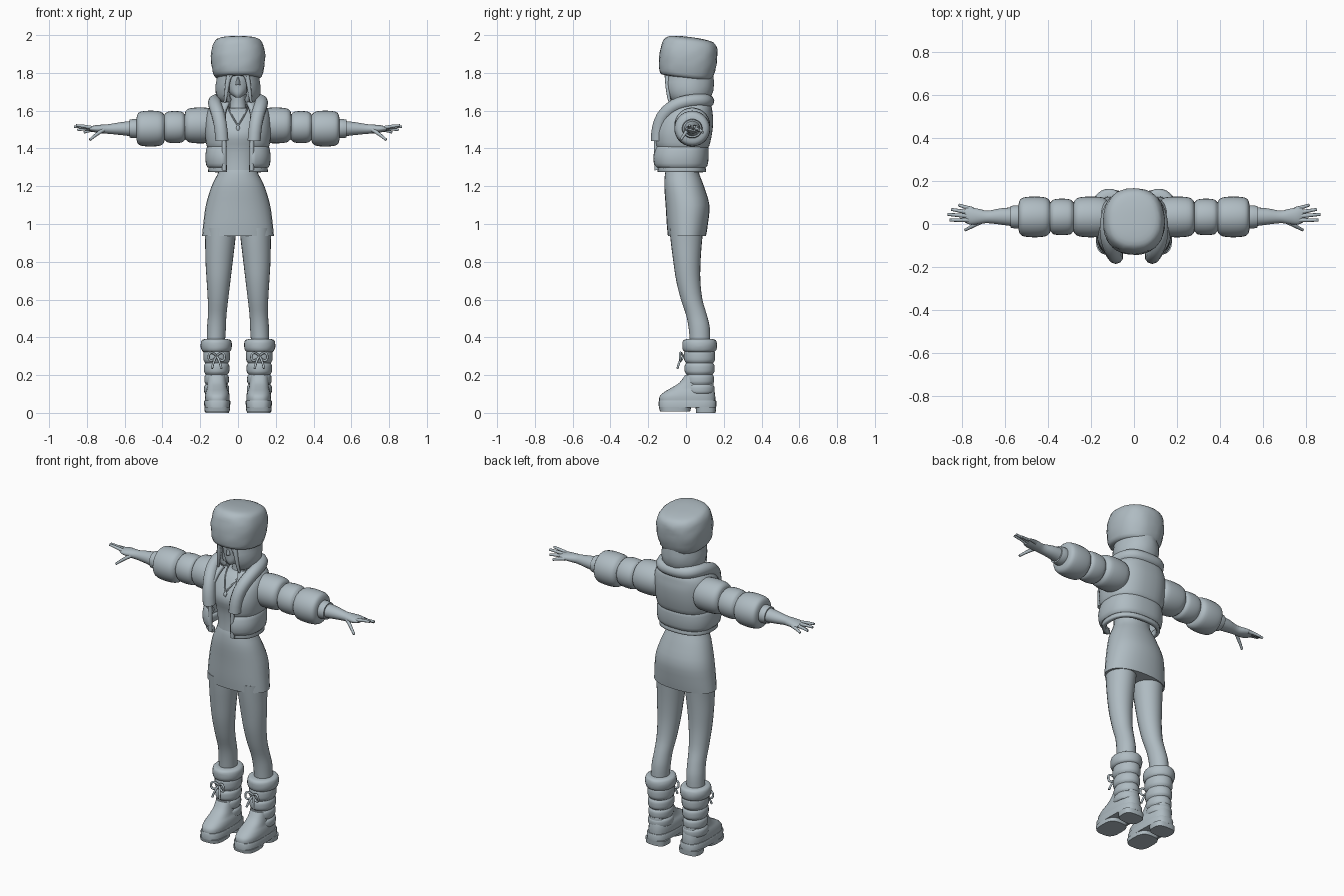
import bpy, bmesh, math, random
from mathutils import Matrix, Vector

random.seed(4)
mat = bpy.data.materials.new("pale blue grey")
mat.diffuse_color = (0.43, 0.50, 0.54, 1)


def add(name, mesh, mirror=False):
    mesh.name = name
    mesh.materials.clear()
    mesh.materials.append(mat)
    ob = bpy.data.objects.new(name, mesh)
    bpy.context.collection.objects.link(ob)
    if mirror:
        ob.modifiers.new("mirror", 'MIRROR').use_mirror_merge = False
    return ob


def spline(rings, sub):
    """Smoothly interpolate between cross-section rings."""
    out = []
    for i in range(len(rings) - 1):
        a, b, c, d = (rings[max(0, min(len(rings) - 1, i + k))] for k in (-1, 0, 1, 2))
        for s in range(sub):
            t = s / sub
            out.append([0.5 * (2 * q + (r - p) * t + (2 * p - 5 * q + 4 * r - s4) * t * t
                               + (3 * q - p - 3 * r + s4) * t ** 3)
                        for p, q, r, s4 in zip(a, b, c, d)])
    return out + [list(rings[-1])]


def loft(name, rings, axis='Z', n=28, p=2.0, gap=0.0, sub=3, mirror=False, jitter=0.0):
    """Rings are (position, centre 1, centre 2, radius 1, radius 2); gap opens the front."""
    bm = bmesh.new()
    rows = []
    for t, c1, c2, r1, r2 in spline(rings, sub):
        row = []
        for k in range(n + (1 if gap else 0)):
            th = gap + (2 * math.pi - 2 * gap) * k / n
            s, c = math.sin(th), -math.cos(th)
            j = 1 + random.uniform(-jitter, jitter)
            u = c1 + j * r1 * math.copysign(abs(s) ** (2 / p), s)
            v = c2 + j * r2 * math.copysign(abs(c) ** (2 / p), c)
            row.append(bm.verts.new((u, v, t) if axis == 'Z' else (t, u, v)))
        rows.append(row)
    for a, b in zip(rows, rows[1:]):
        for k in range(n):
            m = (k + 1) if gap else (k + 1) % n
            bm.faces.new((a[k], a[m], b[m], b[k]))
    if not gap:
        bm.faces.new(rows[0])
        bm.faces.new(rows[-1])
    bmesh.ops.recalc_face_normals(bm, faces=bm.faces)
    me = bpy.data.meshes.new(name)
    bm.to_mesh(me)
    bm.free()
    return add(name, me, mirror)


def tube(name, pts, radius, mirror=False, tip=1.0):
    """Round tube along a smooth path, tapering to tip."""
    cu = bpy.data.curves.new(name, 'CURVE')
    cu.dimensions = '3D'
    cu.bevel_depth, cu.bevel_resolution, cu.use_fill_caps = radius, 3, True
    sp = cu.splines.new('NURBS')
    sp.points.add(len(pts) - 1)
    for i, (q, co) in enumerate(zip(sp.points, pts)):
        q.co = (*co, 1)
        q.radius = 1 + (tip - 1) * i / (len(pts) - 1)
    sp.use_endpoint_u, sp.order_u, sp.resolution_u = True, min(4, len(pts)), 5
    tmp = bpy.data.objects.new("path", cu)
    bpy.context.collection.objects.link(tmp)
    dg = bpy.context.evaluated_depsgraph_get()
    me = bpy.data.meshes.new_from_object(tmp.evaluated_get(dg))
    bpy.data.objects.remove(tmp)
    return add(name, me, mirror)


def shell(ob, thick):
    m = ob.modifiers.new("thickness", 'SOLIDIFY')
    m.thickness, m.offset = thick, 0


# Head, nose and neck
loft("head", [(1.67, 0, -.05, .015, .03), (1.69, 0, -.035, .04, .055), (1.73, 0, -.012, .068, .08),
              (1.79, 0, .005, .083, .1), (1.86, 0, .01, .07, .085)])
loft("nose", [(1.735, 0, -.085, .014, .02), (1.745, 0, -.088, .012, .02), (1.785, 0, -.085, .005, .008)], n=10)
loft("neck", [(1.56, 0, .01, .065, .05), (1.62, 0, .02, .042, .042), (1.72, 0, .02, .04, .045)])

# Hair curtain, open over the face
hair = loft("hair", [(1.65, 0, .015, .078, .085), (1.68, 0, .015, .104, .11), (1.73, 0, .015, .108, .122),
                     (1.79, 0, .015, .1, .118), (1.84, 0, .015, .1, .115)], gap=.5, jitter=.012)
shell(hair, .022)
tube("front_lock", [(.03, -.095, 1.83), (.06, -.1, 1.77), (.058, -.1, 1.7), (.07, -.085, 1.645)], .017, True, .4)
tube("fringe", [(.01, -.1, 1.83), (.03, -.112, 1.8), (.055, -.1, 1.75)], .014, True, .4)

# Fur hat, tilted back
hat = loft("fur_hat", [(1.772, 0, .012, .1, .11), (1.782, 0, .012, .125, .137), (1.83, 0, .012, .139, .15),
                       (1.89, 0, .012, .144, .153), (1.945, 0, .012, .134, .146),
                       (1.977, 0, .012, .112, .122), (1.988, 0, .012, .06, .065),
                       (1.99, 0, .012, .01, .01)], p=2.3, n=36, jitter=.013)
pivot = Vector((0, .012, 1.88))
hat.data.transform(Matrix.Translation(pivot) @ Matrix.Rotation(-.13, 4, 'X') @ Matrix.Translation(-pivot))

# Torso under the jacket
loft("top", [(1.26, 0, -.02, .1, .088), (1.33, 0, -.02, .1, .085), (1.4, 0, -.022, .11, .088),
             (1.47, 0, -.025, .125, .1), (1.53, 0, -.012, .13, .092), (1.59, 0, .005, .11, .07),
             (1.615, 0, .015, .06, .045)], p=2.2)
tube("necklace", [(0, -.115, 1.52), (.025, -.1, 1.56), (.05, -.06, 1.6), (.055, 0, 1.63)], .004, True)
loft("pendant", [(1.495, 0, -.122, .004, .004), (1.51, 0, -.121, .011, .006), (1.525, 0, -.117, .004, .004)], n=10)

# Puffer jacket body: hem and padded bands
jacket = loft("jacket", [(1.275, 0, -.025, .148, .122), (1.305, 0, -.028, .148, .122), (1.312, 0, -.03, .158, .134),
                         (1.355, 0, -.03, .163, .14), (1.4, 0, -.025, .157, .134), (1.408, 0, -.022, .15, .126),
                         (1.418, 0, -.022, .157, .136), (1.48, 0, -.018, .165, .146),
                         (1.545, 0, -.006, .163, .14), (1.59, 0, .01, .155, .12), (1.62, 0, .02, .135, .105),
                         (1.64, 0, .02, .11, .09)], p=2.5, gap=.34, n=36)
shell(jacket, .02)

# Padded collar
half = [(.085, -.15, 1.44), (.09, -.15, 1.53), (.115, -.1, 1.61), (.13, -.01, 1.65), (.105, .09, 1.655), (.05, .115, 1.65)]
tube("collar", half + [(-x, y, z) for x, y, z in reversed(half)], .036)

# Front edge placket
tube("jacket_edge", [(.073, -.155, 1.285), (.073, -.16, 1.35), (.073, -.156, 1.41), (.075, -.158, 1.48)], .012, True)

# Sleeves: three padded rings and a knitted cuff
sleeve = []
for x0, x1, cz, r in ((.12, .28, 1.522, .095), (.28, .39, 1.513, .085), (.39, .535, 1.505, .095)):
    for f, k in ((.02, .8), (.15, .95), (.5, 1.0), (.85, .95), (.98, .8)):
        sleeve.append((x0 + f * (x1 - x0), .033, cz, r * k, r * k))
sleeve.append((.538, .033, 1.505, .05, .05))
loft("sleeve", sleeve, 'X', mirror=True)
loft("cuff", [(.52, .033, 1.505, .053, .05), (.55, .033, 1.505, .054, .051), (.575, .033, 1.505, .05, .047)],
     'X', mirror=True)

# Hands and fingers
loft("forearm", [(.55, .033, 1.505, .045, .042), (.62, .035, 1.505, .038, .034), (.68, .033, 1.503, .029, .026),
                 (.72, .035, 1.503, .035, .023), (.76, .037, 1.504, .04, .018), (.785, .04, 1.504, .033, .011)],
     'X', n=20, mirror=True)
for label, base, tip in (("little", (.75, .068, 1.5), (.815, .088, 1.485)),
                         ("ring", (.76, .052, 1.503), (.85, .068, 1.498)),
                         ("middle", (.765, .036, 1.505), (.868, .045, 1.515)),
                         ("index", (.76, .018, 1.506), (.858, .018, 1.522)),
                         ("thumb", (.71, .012, 1.5), (.785, -.028, 1.445))):
    mid = [(a + b) / 2 for a, b in zip(base, tip)]
    mid[2] += .005
    tube(label + "_finger", [base, mid, tip], .011, True, .6)

# Skirt
loft("skirt", [(1.29, 0, -.02, .1, .085), (1.26, 0, -.02, .11, .092), (1.2, 0, -.01, .14, .105),
               (1.1, 0, .008, .17, .116), (1.0, 0, .007, .184, .109), (.937, 0, .005, .19, .101)], p=2.2)

# Legs
loft("leg", [(.98, .092, .002, .085, .09), (.9, .095, .002, .079, .082), (.8, .1, .005, .072, .072),
             (.7, .103, .012, .063, .064), (.6, .106, .03, .054, .057), (.52, .11, .055, .049, .055),
             (.45, .114, .07, .05, .056), (.36, .118, .075, .048, .053)], n=24, mirror=True)

# Boots: fur cuff, padded shaft, foot and sole
loft("boot_cuff", [(.32, .115, .072, .055, .06), (.328, .115, .072, .075, .085), (.358, .115, .072, .083, .092),
                   (.385, .115, .072, .076, .085), (.392, .117, .073, .052, .06)], mirror=True, jitter=.012)
shaft = []
for z0, z1, r in ((.1, .15, .066), (.15, .205, .064), (.205, .265, .067), (.265, .335, .07)):
    for f, k in ((.04, .91), (.25, 1.0), (.75, 1.0), (.96, .91)):
        shaft.append((z0 + f * (z1 - z0), .113, .072, r * k, (r + .012) * k))
loft("boot_shaft", shaft, mirror=True)
loft("boot_foot", [(.05, .11, .007, .064, .148), (.085, .11, .007, .066, .148), (.11, .11, .018, .062, .134),
                   (.13, .111, .033, .055, .115), (.16, .112, .055, .052, .09), (.2, .113, .065, .05, .07)],
     p=2.6, mirror=True)
loft("sole", [(.028, .11, .008, .068, .152), (.06, .11, .008, .07, .153), (.066, .11, .008, .067, .15)],
     p=3, sub=1, mirror=True)
loft("sole_tread", [(.008, .11, -.058, .066, .08), (.03, .11, -.058, .068, .085)], p=3, sub=1, mirror=True)
loft("heel", [(0, .11, .105, .063, .052), (.03, .11, .105, .066, .054)], p=3, sub=1, mirror=True)

# Lace bows on the boots
for side in (-1, 1):
    tube("bow_loop", [(.113, -.014, .3), (.113 + side * .03, -.035, .335), (.113 + side * .055, -.03, .29),
                      (.113 + side * .03, -.03, .265), (.113, -.016, .295)], .006, True)
    tube("bow_end", [(.113, -.014, .3), (.113 + side * .015, -.035, .28), (.113 + side * .025, -.045, .235)],
         .006, True)

bpy.ops.object.select_all(action='DESELECT')
for ob in bpy.context.collection.objects:
    ob.select_set(True)
    bpy.context.view_layer.objects.active = ob
bpy.ops.object.shade_smooth_by_angle(angle=math.radians(45))
